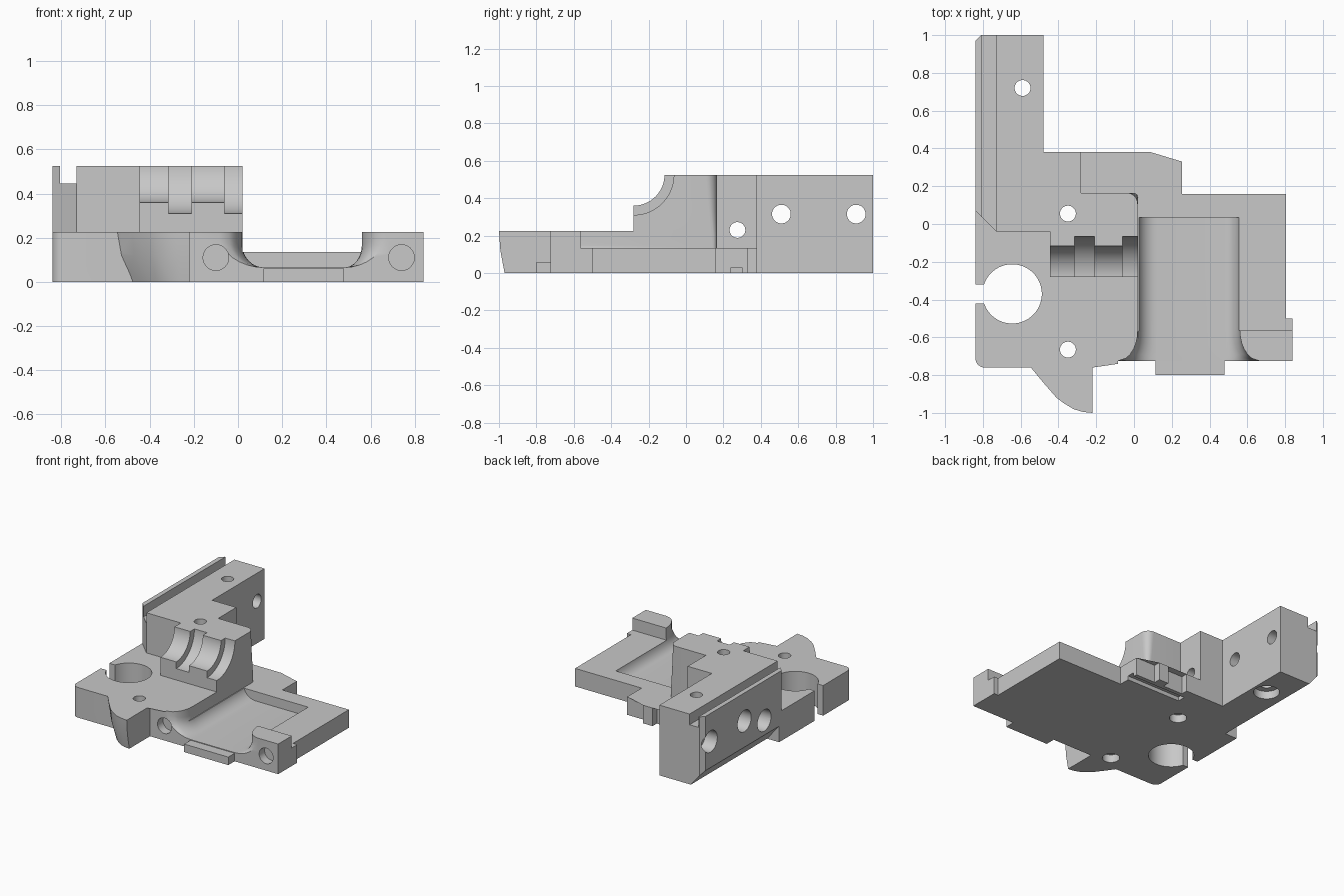
import bpy, bmesh, math

if "Cube" in bpy.data.objects:
    bpy.data.objects.remove(bpy.data.objects["Cube"])

grey = bpy.data.materials.new("plain_grey")
grey.diffuse_color = (0.58, 0.58, 0.58, 1)
grey.use_nodes = True
grey.node_tree.nodes["Principled BSDF"].inputs["Base Color"].default_value = grey.diffuse_color


def loft(name, sections):
    """Closed solid through equal-length rings of points."""
    bm = bmesh.new()
    rings = [[bm.verts.new(p) for p in s] for s in sections]
    n = len(rings[0])
    for a, b in zip(rings, rings[1:]):
        for i in range(n):
            j = (i + 1) % n
            bm.faces.new((a[i], a[j], b[j], b[i]))
    bm.faces.new(rings[0][::-1])
    bm.faces.new(rings[-1])
    bmesh.ops.triangulate(bm, faces=bm.faces)
    bmesh.ops.recalc_face_normals(bm, faces=bm.faces)
    me = bpy.data.meshes.new(name)
    bm.to_mesh(me)
    bm.free()
    me.materials.append(grey)
    ob = bpy.data.objects.new(name, me)
    bpy.context.collection.objects.link(ob)
    return ob


def prism(name, pts, z0, z1):
    return loft(name, [[(x, y, z) for x, y in pts] for z in (z0, z1)])


def box(name, x0, x1, y0, y1, z0, z1):
    return prism(name, [(x0, y0), (x1, y0), (x1, y1), (x0, y1)], z0, z1)


def rod(name, axis, centre, r, a, b, n=40):
    """Cylinder along an axis from a to b; centre holds the other two coordinates."""
    secs = []
    for t in (a, b):
        ring = []
        for i in range(n):
            w = 2 * math.pi * (i + 0.37) / n
            p = [centre[0] + r * math.cos(w), centre[1] + r * math.sin(w)]
            p.insert("xyz".index(axis), t)
            ring.append(p)
        secs.append(ring)
    return loft(name, secs)


def arc(cx, cy, r, a0, a1, n=8):
    return [(cx + r * math.cos(math.radians(a0 + (a1 - a0) * i / n)),
             cy + r * math.sin(math.radians(a0 + (a1 - a0) * i / n))) for i in range(n + 1)]


def measure(me):
    """Volume, and the number of open edges."""
    bm = bmesh.new()
    bm.from_mesh(me)
    v, bad = bm.calc_volume(signed=True), sum(len(e.link_faces) != 2 for e in bm.edges)
    bm.free()
    return v, bad


def combine(body, other, op):
    """Boolean that keeps the most trustworthy solver result."""
    va, vb = measure(body.data)[0], measure(other.data)[0]
    lo, hi = (max(va, vb), va + vb) if op == "UNION" else (va - vb, va)
    m = body.modifiers.new(op, "BOOLEAN")
    m.operation, m.object = op, other
    other.hide_render = True
    best = None
    for solver in ("MANIFOLD", "EXACT", "FLOAT"):
        try:
            m.solver = solver
        except TypeError:
            continue
        bpy.context.view_layer.update()
        dg = bpy.context.evaluated_depsgraph_get()
        me = bpy.data.meshes.new_from_object(body.evaluated_get(dg), depsgraph=dg)
        v, bad = measure(me)
        score = bad + (0 if lo - 1e-4 <= v <= hi + 1e-4 else 1000)
        score += 500 if abs(v - va) < 1e-7 else 0
        if best is None or score < best[0]:
            best = (score, me)
        if score == 0:
            break
    body.modifiers.clear()
    body.data = best[1]
    bpy.data.objects.remove(other)


# Low clamp block with a rounded front left corner
body = prism("carriage_body", arc(-0.79, -0.71, 0.05, 180, 270)
             + [(-0.22, -0.76), (-0.22, -0.725), (0.02, -0.725), (0.02, 0.1), (-0.84, 0.1)], 0, 0.225)

# Curved fin at the front, tapering toward its foot
curve = [(-0.55, -0.755), (-0.48, -0.84), (-0.41, -0.92), (-0.37, -0.95), (-0.32, -0.98), (-0.27, -0.995), (-0.22, -1)]
top = curve + [(-0.22, -0.7), (-0.55, -0.7)]
foot = [(x + 0.05 * (-0.22 - x) / 0.33, y + 0.03) for x, y in curve] + [(-0.22, -0.7), (-0.5, -0.7)]
mid = [(a[0] * .75 + b[0] * .25, a[1] * .75 + b[1] * .25) for a, b in zip(top, foot)]
fin = loft("fin", [[(x, y, z) for x, y in s] for s, z in ((foot, 0), (mid, 0.12), (top, 0.225))])

# Rail arm with chamfered lower edge, and the tall block beside it
arm_profile = [(-0.74, 0), (-0.48, 0), (-0.48, 0.525), (-0.84, 0.525), (-0.84, 0.12)]
arm = loft("rail_arm", [[(x, y, z) for x, z in arm_profile] for y in (-0.04, 1)])
tall = box("tall_block", -0.6, -0.28, -0.04, 0.38, 0, 0.525)


# Cradle column with a rounded rear corner that flares toward the base
def column_ring(z, r, back):
    pts = [(-0.445, -0.28), (0.02, -0.28)] + arc(0.02 - r, back - r, r, 0, 90) + [(-0.445, back)]
    return [(x, y, z) for x, y in pts]
column = loft("column", [column_ring(0, 0.02, 0.165), column_ring(0.2, 0.025, 0.165),
                         column_ring(0.35, 0.045, 0.165), column_ring(0.525, 0.06, 0.165)])

# Tray, right post, tabs and stepped rear plate
parts = [
    fin, arm, tall, column,
    box("tray", 0.0, 0.805, -0.725, 0.16, 0, 0.135),
    box("right_post", 0.5, 0.84, -0.725, -0.565, 0, 0.225),
    box("side_tab", 0.7, 0.84, -0.6, -0.5, 0, 0.135),
    box("front_tab", 0.115, 0.48, -0.8, -0.7, 0, 0.06),
    prism("rear_plate", [(-0.4, 0.1), (0.255, 0.1), (0.255, 0.33), (0.09, 0.33), (0.09, 0.38), (0.01, 0.38),
                         (0.01, 0.33), (-0.155, 0.33), (-0.155, 0.38), (-0.4, 0.38)], 0, 0.135),
]
for p in parts:
    combine(body, p, "UNION")


# Channel through the tray, flaring outward at the front
def channel_ring(y):
    t = min(max((-0.56 - y) / 0.165, 0), 1)
    f = 0.105 * (1 - math.sqrt(1 - t * t))
    xl, xr, h = 0.0205 - f, 0.56 + f, 0.10 + 0.5 * f
    turns = [math.pi / 2 * i / 8 for i in range(9)]
    left = [(0.12 - (0.12 - xl) * math.cos(w), 0.065 + h - h * math.sin(w)) for w in turns]
    right = [(0.48 + (xr - 0.48) * math.sin(w), 0.065 + h - h * math.cos(w)) for w in turns]
    return [(x, y, z) for x, z in [(xl, 0.7)] + left + right + [(xr, 0.7)]]
cutters = [loft("channel", [channel_ring(y) for y in
                            (0.035, -0.56, -0.6, -0.63, -0.66, -0.69, -0.71, -0.725, -0.9)])]

# Stepped round cradle seats
for x0, x1, r in ((-0.47, 0.1, 0.165), (-0.315, -0.21, 0.215), (-0.06, 0.1, 0.215)):
    cutters.append(rod("cradle_seat", "x", (-0.28, 0.525), r, x0, x1, 56))

# Rail groove, arm corner chamfers, clamp bore and slot, underside groove
cutters += [
    box("rail_groove", -0.805, -0.73, -0.2, 1.1, 0.445, 0.7),
    prism("front_chamfer", [(-0.67, -0.1), (-0.95, 0.18), (-0.95, -0.1)], 0.225, 0.7),
    prism("end_chamfer", [(-0.79, 1.02), (-0.88, 1.02), (-0.88, 0.93)], -0.1, 0.7),
    rod("clamp_bore", "z", (-0.645, -0.37), 0.157, -0.1, 0.4, 56),
    box("clamp_slot", -0.95, -0.7, -0.42, -0.32, -0.1, 0.4),
    box("underside_groove", -0.2, 0.4, 0.24, 0.3, -0.1, 0.03),
]

# Upright screw holes, with wider seats below
for x, y, r in ((-0.59, 0.72, 0.09), (-0.35, 0.055, 0.06), (-0.35, -0.665, 0.06)):
    cutters.append(rod("screw_hole", "z", (x, y), 0.042, -0.1, 0.7))
    cutters.append(rod("screw_seat", "z", (x, y), r, -0.1, 0.06))

# Cross holes through the arm with wider seats on the left
for y, z, r in ((0.51, 0.315, 0.05), (0.91, 0.315, 0.05), (0.275, 0.23, 0.042)):
    cutters.append(rod("cross_hole", "x", (y, z), r, -1, 0.1))
    cutters.append(rod("cross_seat", "x", (y, z), 0.08, -1, -0.74))

# Blind round pockets in the front face
for x in (-0.1, 0.74):
    cutters.append(rod("front_pocket", "y", (x, 0.11), 0.058, -0.9, -0.66))

for c in cutters:
    combine(body, c, "DIFFERENCE")

# Merge the flat areas back into whole faces, then shade
bm = bmesh.new()
bm.from_mesh(body.data)
bmesh.ops.dissolve_limit(bm, angle_limit=0.01, verts=bm.verts, edges=bm.edges)
bm.to_mesh(body.data)
bm.free()
bpy.ops.object.select_all(action="DESELECT")
body.select_set(True)
bpy.context.view_layer.objects.active = body
bpy.ops.object.shade_smooth_by_angle(angle=math.radians(30))
